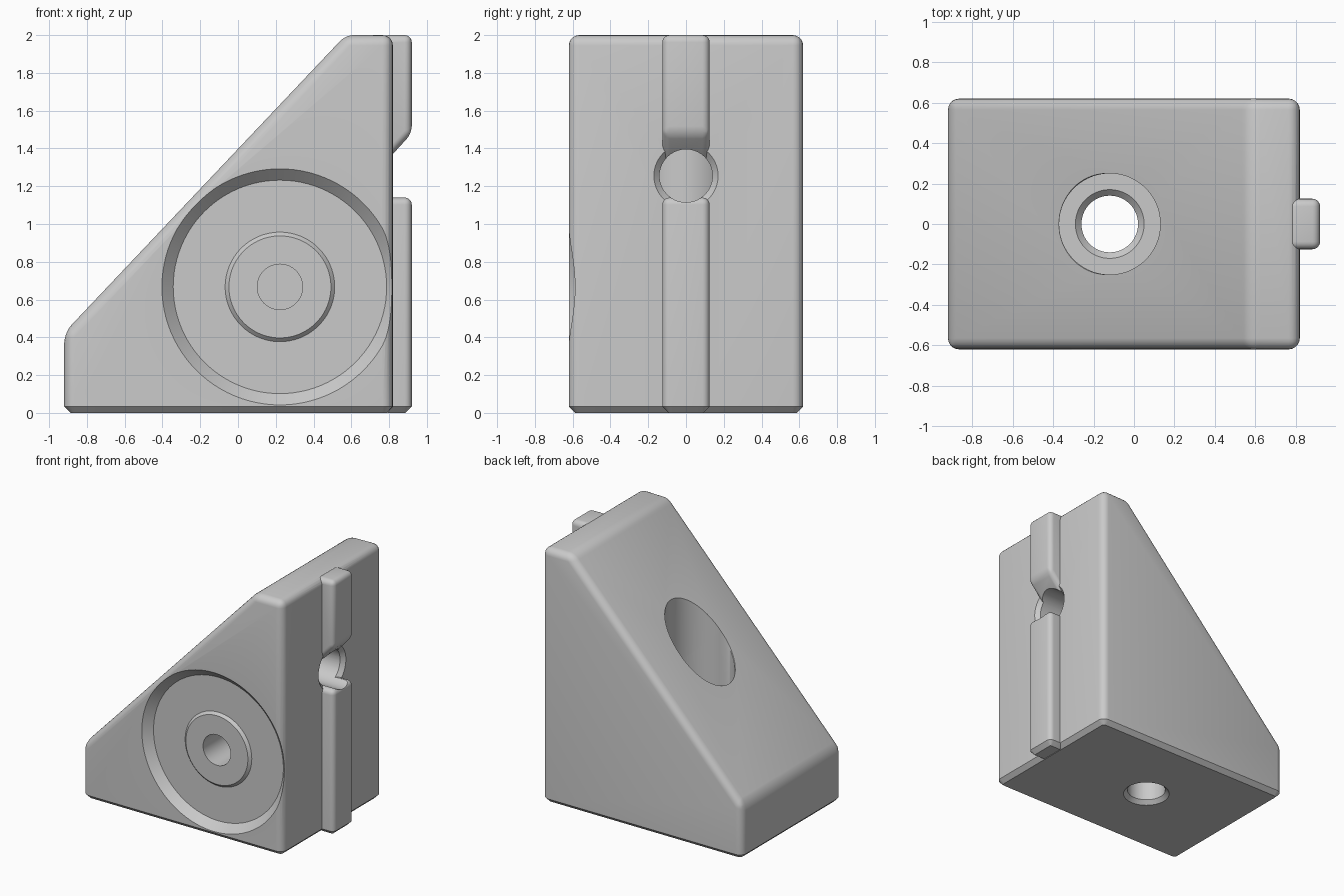
import bpy, bmesh, math
from mathutils import Vector, Matrix

if "Cube" in bpy.data.objects:
    bpy.data.objects.remove(bpy.data.objects["Cube"], do_unlink=True)

grey = bpy.data.materials.new("plain grey")
grey.use_nodes = True
colour = (0.59, 0.59, 0.59, 1)
grey.diffuse_color = colour
grey.node_tree.nodes["Principled BSDF"].inputs["Base Color"].default_value = colour


def finish(bm, name):
    bmesh.ops.recalc_face_normals(bm, faces=bm.faces)
    mesh = bpy.data.meshes.new(name)
    bm.to_mesh(mesh)
    bm.free()
    mesh.materials.append(grey)
    obj = bpy.data.objects.new(name, mesh)
    bpy.context.collection.objects.link(obj)
    return obj


def prism(name, outline, half_width, radius, chamfer=0.033):
    """Extrude an xz outline along y, round all edges, end it on the ground with a chamfer."""
    bm = bmesh.new()
    front, back = [[bm.verts.new((x, y, z)) for x, z in outline]
                   for y in (-half_width, half_width)]
    bm.faces.new(front)
    bm.faces.new(back[::-1])
    for i in range(len(outline)):
        bm.faces.new((front[i - 1], back[i - 1], back[i], front[i]))
    bmesh.ops.recalc_face_normals(bm, faces=bm.faces)
    bmesh.ops.bevel(bm, geom=bm.edges[:], offset=radius, segments=5, profile=0.5,
                    affect='EDGES', clamp_overlap=True)
    # Trim what runs below the chamfer, then close it with a sloping rim
    bmesh.ops.bisect_plane(bm, geom=bm.verts[:] + bm.edges[:] + bm.faces[:],
                           plane_co=(0, 0, chamfer), plane_no=(0, 0, 1), clear_inner=True)
    rim = [e for e in bm.edges if e.is_boundary]
    if rim:
        cap = bmesh.ops.edgeloop_fill(bm, edges=rim)["faces"]
        bmesh.ops.recalc_face_normals(bm, faces=bm.faces)
        bm.normal_update()
        bmesh.ops.inset_individual(bm, faces=cap, thickness=chamfer, depth=chamfer,
                                   use_even_offset=True)
    return finish(bm, name)


def lathe(name, profile, origin, direction, steps=96):
    """Spin (radius, depth) points around an axis to make a cutter."""
    bm = bmesh.new()
    verts = [bm.verts.new((r, 0, t)) for r, t in profile]
    edges = [bm.edges.new(pair) for pair in zip(verts, verts[1:])]
    bmesh.ops.spin(bm, geom=verts + edges, cent=(0, 0, 0), axis=(0, 0, 1),
                   angle=math.tau, steps=steps)
    bmesh.ops.remove_doubles(bm, verts=bm.verts, dist=0.0005)
    turn = Vector((0, 0, 1)).rotation_difference(Vector(direction)).to_matrix().to_4x4()
    bm.transform(Matrix.Translation(origin) @ turn)
    obj = finish(bm, name)
    obj.hide_render = True
    return obj


def combine(target, tool, operation):
    bpy.context.view_layer.objects.active = target
    mod = target.modifiers.new(tool.name, 'BOOLEAN')
    mod.operation, mod.solver, mod.object = operation, 'EXACT', tool
    bpy.ops.object.modifier_apply(modifier=mod.name)
    bpy.data.objects.remove(tool, do_unlink=True)


# Wedge-shaped body, run below the ground so that it can be trimmed
side, below = 0.82, -0.3
bracket = prism("bracket_body", [(-0.92, below), (side, below), (side, 2), (0.57, 2),
                                 (-0.92, 0.425)], 0.62, 0.055)

# Shallow round recess on the front, with a raised boss and blind hole
combine(bracket, lathe("front_recess", [
    (0, 0.44), (0.12, 0.44), (0.12, 0.04), (0.27, 0.04), (0.29, 0.06),
    (0.565, 0.06), (0.625, 0), (0.645, -0.02), (0, -0.02)],
    (0.222, -0.62, 0.667), (0, 1, 0)), 'DIFFERENCE')

# Countersinks where the two screw holes leave the body
bolt_axes = [((-0.12, 0, 0), (0, 0, 1)), ((side, 0, 1.255), (-1, 0, 0))]
for origin, direction in bolt_axes:
    combine(bracket, lathe("countersink", [(0, -0.03), (0.2, -0.03), (0.1, 0.07), (0, 0.07)],
                           origin, direction), 'DIFFERENCE')

# Locating rail in two lengths on the right side
rails = [[(0.76, below), (0.92, below), (0.92, 1.14), (0.76, 1.14)],
         [(0.76, 1.305), (0.92, 1.48), (0.92, 2), (0.76, 2)]]
for outline in rails:
    combine(bracket, prism("rail", outline, 0.125, 0.038), 'UNION')

# Screw holes with wide head pockets that meet on the slope
for origin, direction in bolt_axes:
    combine(bracket, lathe("screw_hole", [
        (0, -0.3), (0.14, -0.3), (0.14, 0.27), (0.17, 0.3), (0.25, 0.3),
        (0.25, 2.2), (0, 2.2)], origin, direction), 'DIFFERENCE')

bpy.ops.object.select_all(action='DESELECT')
bracket.select_set(True)
bpy.context.view_layer.objects.active = bracket
bpy.ops.object.shade_smooth_by_angle(angle=math.radians(30))
